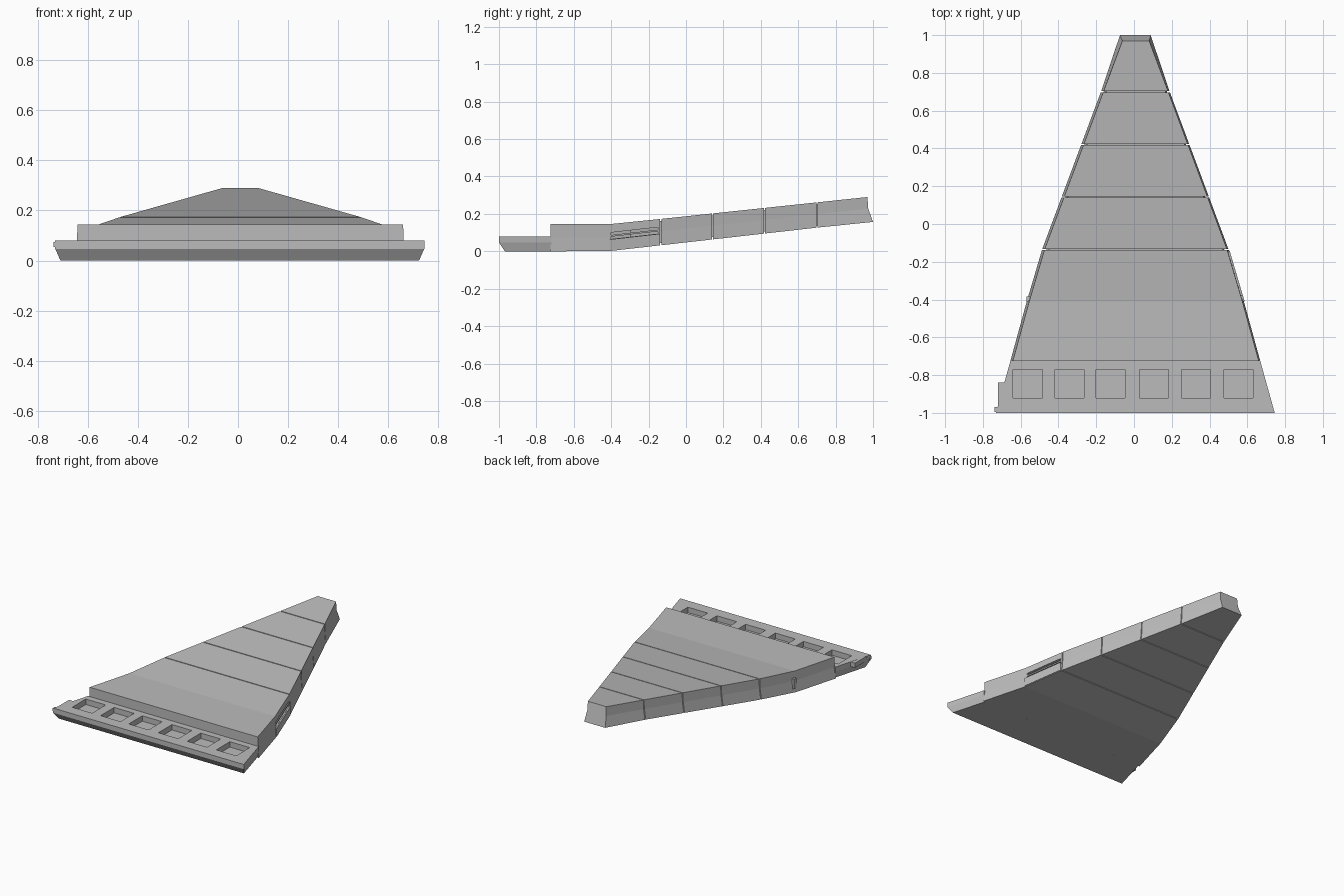
import bpy, bmesh

cube = bpy.data.objects.get("Cube")
if cube:
    bpy.data.objects.remove(cube, do_unlink=True)

grey = bpy.data.materials.new("hull_grey")
grey.use_nodes = True
COLOUR = (0.5, 0.5, 0.5, 1)
grey.diffuse_color = COLOUR
grey.node_tree.nodes["Principled BSDF"].inputs["Base Color"].default_value = COLOUR

SHIFT = 0.007
OUTLINE = [(-1, 0.738), (-0.72, 0.66), (-0.4, 0.572), (-0.13, 0.492), (1, 0.07)]


def half_width(y):
    for (y0, w0), (y1, w1) in zip(OUTLINE, OUTLINE[1:]):
        if y <= y1:
            return w0 + (w1 - w0) * (y - y0) / (y1 - y0)
    return OUTLINE[-1][1]


def top(y):
    return 0.145 + max(0, y + 0.4) * 0.106


def bottom(y):
    return max(0, y + 0.42) * 0.113


def loft(name, rings):
    """Skin a row of equal-length rings and cap both ends."""
    bm = bmesh.new()
    rows = [[bm.verts.new(p) for p in ring] for ring in rings]
    n = len(rows[0])
    for a, b in zip(rows, rows[1:]):
        for i in range(n):
            j = (i + 1) % n
            bm.faces.new((a[i], a[j], b[j], b[i]))
    bm.faces.new(rows[0])
    bm.faces.new(rows[-1])
    bmesh.ops.recalc_face_normals(bm, faces=bm.faces)
    mesh = bpy.data.meshes.new(name)
    bm.to_mesh(mesh)
    bm.free()
    mesh.materials.append(grey)
    obj = bpy.data.objects.new(name, mesh)
    bpy.context.collection.objects.link(obj)
    return obj


def box(name, x0, x1, y0, y1, z0, z1):
    return loft(name, [[(x0, y0, z), (x1, y0, z), (x1, y1, z), (x0, y1, z)] for z in (z0, z1)])


def cut(target, cutter):
    cutter.hide_render = True
    cutter.hide_viewport = True
    mod = target.modifiers.new("cut", "BOOLEAN")
    mod.operation = "DIFFERENCE"
    mod.solver = "EXACT"
    mod.object = cutter


def section(y, inset=0, rake=0):
    """Hull cross-section with a flared lower edge; rake leans the end outwards at the foot."""
    w, zt, zb = half_width(y) - inset, top(y) - inset, bottom(y) + inset
    zm = zb + 0.53 * (zt - zb)
    left, right = w + SHIFT, -w + SHIFT
    return [(right, y + rake, zb), (left, y + rake, zb), (left - 0.006, y + rake * 0.15, zm),
            (left - 0.008, y, zt), (right + 0.013, y, zt), (right + 0.01, y + rake * 0.15, zm)]


# Rear hull plates, parted by narrow seams over an inset core
GAP = 0.003
seams = [-0.135, 0.142, 0.42, 0.7]
for i, y0 in enumerate(seams):
    if i < 3:
        end = section(seams[i + 1] - GAP)
    else:
        end = section(0.97, rake=0.03)
    loft(f"rear_plate_{i + 1}", [section(y0 + GAP), end])
loft("inner_core", [section(-0.3, 0.012), section(0.9, 0.012)])

# Main deck block, with a slot along its left flank
deck = loft("main_deck", [section(y) for y in (-0.725, -0.41, -0.135 - GAP)])


def flank_strip(name, depth, out, z0, z1, y0=-0.4, y1=-0.15):
    rings = []
    for y in (y0, y1):
        x = half_width(y) + SHIFT
        rings.append([(x - depth, y, bottom(y) + z0), (x + out, y, bottom(y) + z0),
                      (x + out, y, bottom(y) + z1), (x - depth, y, bottom(y) + z1)])
    return loft(name, rings)


cut(deck, flank_strip("flank_slot_cutter", 0.03, 0.03, 0.064, 0.098))
flank_strip("flank_rail", 0.035, -0.008, 0.076, 0.085)
flank_strip("flank_sill", 0.02, 0.004, 0.004, 0.062, -0.41, -0.14)

# Front shelf with an undercut lip
rings = []
for z, front, inset in ((0, -0.968, 0.012), (0.047, -1, 0), (0.08, -1, 0)):
    w, back = half_width(front) - inset, half_width(-0.72) - inset
    rings.append([(-w + SHIFT, front, z), (w + SHIFT, front, z),
                  (back + SHIFT, -0.72, z), (-back + SHIFT, -0.72, z)])
shelf = loft("front_shelf", rings)

# Six square pockets in the shelf
for i, x in enumerate((-0.5625, -0.3425, -0.125, 0.105, 0.328, 0.553)):
    cut(shelf, box(f"pocket_cutter_{i + 1}", x - 0.077, x + 0.077, -0.92, -0.77, 0.042, 0.12))

# Corner tabs
box("right_corner_tab", -0.72, -0.66, -0.97, -0.84, 0.047, 0.0795)
box("right_tip_tab", -0.738, -0.7, -0.995, -0.97, 0.055, 0.075)
box("right_flank_tab", -0.568, -0.53, -0.41, -0.385, 0.03, 0.1)
